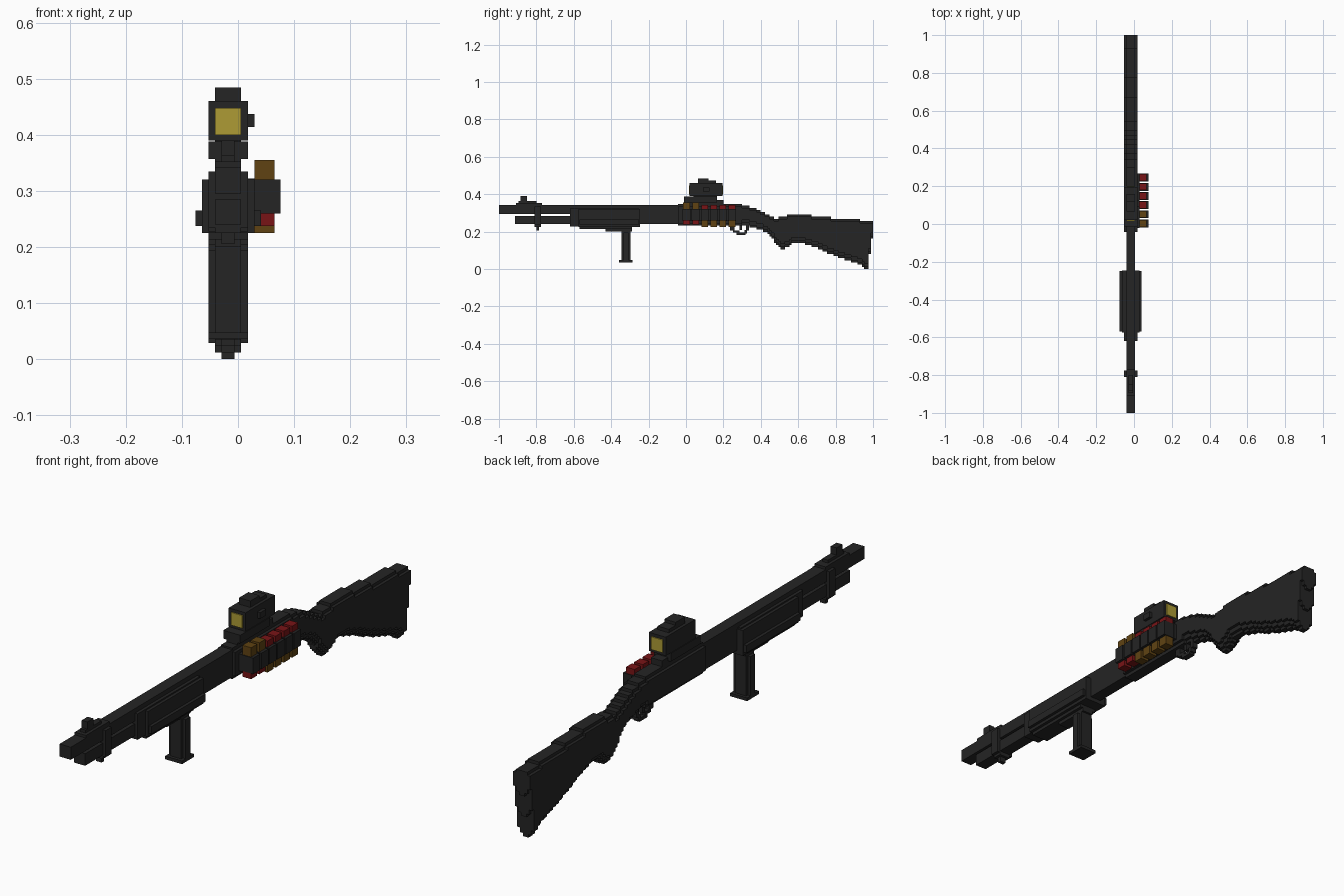
import bpy, bmesh, math

if "Cube" in bpy.data.objects:
    bpy.data.objects.remove(bpy.data.objects["Cube"])

V = 1 / 85.5          # size of one block
CX = -0.0176          # centre line of the gun


def mat(name, rgb):
    m = bpy.data.materials.new(name)
    m.diffuse_color = (*rgb, 1)
    m.use_nodes = True
    m.node_tree.nodes["Principled BSDF"].inputs["Base Color"].default_value = m.diffuse_color
    return m


BLACK = mat("gun black", (0.018, 0.018, 0.018))
RED = mat("shell red", (0.19, 0.007, 0.008))
BRASS = mat("shell brass", (0.115, 0.055, 0.006))
LENS = mat("lens yellow", (0.42, 0.33, 0.035))


def finish(name, bm, m):
    bmesh.ops.recalc_face_normals(bm, faces=bm.faces)
    me = bpy.data.meshes.new(name)
    bm.to_mesh(me)
    bm.free()
    me.materials.append(m)
    ob = bpy.data.objects.new(name, me)
    bpy.context.collection.objects.link(ob)
    return ob


def boxes(name, specs, m=BLACK):
    """Boxes given as (x0, x1, y0, y1, z0, z1) joined in one part."""
    bm = bmesh.new()
    for x0, x1, y0, y1, z0, z1 in specs:
        vs = bmesh.ops.create_cube(bm, size=1)["verts"]
        for v in vs:
            v.co = ((x0 + x1) / 2 + v.co.x * (x1 - x0),
                    (y0 + y1) / 2 + v.co.y * (y1 - y0),
                    (z0 + z1) / 2 + v.co.z * (z1 - z0))
    return finish(name, bm, m)


def mid(w, y0, y1, z0, z1):
    """Box spec w blocks wide on the gun's centre line."""
    return (CX - w * V / 2, CX + w * V / 2, y0, y1, z0, z1)


def sample(pts, y):
    for (a, za), (b, zb) in zip(pts, pts[1:]):
        if y <= b:
            return za + (zb - za) * (y - a) / (b - a)
    return pts[-1][1]


def stepped(name, w, top, bottom, y0, y1, cut_top, cut_bottom):
    """Block-stepped side profile extruded across the width."""
    n = round((y1 - y0) / V)
    d = (y1 - y0) / n
    up, low = [], []
    for i in range(n):
        a, b = y0 + i * d, y0 + (i + 1) * d
        zt = round(sample(top, (a + b) / 2) / V) * V - cut_top
        zb = round(sample(bottom, (a + b) / 2) / V) * V + cut_bottom
        up += [(a, zt), (b, zt)]
        low += [(a, zb), (b, zb)]
    pts = []
    for p in up + low[::-1]:
        if not pts or p != pts[-1]:
            pts.append(p)
    bm = bmesh.new()
    f = bm.faces.new([bm.verts.new((CX - w * V / 2, y, z)) for y, z in pts])
    r = bmesh.ops.extrude_face_region(bm, geom=[f])
    vs = [e for e in r["geom"] if isinstance(e, bmesh.types.BMVert)]
    bmesh.ops.translate(bm, verts=vs, vec=(w * V, 0, 0))
    return finish(name, bm, BLACK)


# barrel and magazine tube
boxes("barrel", [mid(4, -1.0, 0.0, 0.295, 0.342)])
boxes("magazine_tube", [mid(4, -0.915, 0.0, 0.24, 0.285)])
boxes("tube_barrel_web", [mid(4, -0.25, 0.0, 0.245, 0.34), mid(2, -0.6, -0.25, 0.28, 0.30)])

# clamp joining barrel and tube
boxes("barrel_clamp", [mid(6, -0.81, -0.775, 0.235, 0.335),
                       mid(4, -0.81, -0.775, 0.225, 0.352),
                       mid(2, -0.80, -0.785, 0.205, 0.23)])

# front sight
boxes("front_sight", [mid(4, -0.91, -0.77, 0.34, 0.352),
                      mid(2, -0.895, -0.80, 0.35, 0.363),
                      mid(2, -0.885, -0.85, 0.36, 0.39)])

# sliding fore-end
boxes("fore_end", [mid(6, -0.62, -0.25, 0.228, 0.325),
                   mid(8, -0.575, -0.245, 0.225, 0.32),
                   mid(10, -0.57, -0.25, 0.237, 0.265),
                   mid(6, -0.57, -0.29, 0.213, 0.23),
                   mid(4, -0.43, -0.29, 0.20, 0.22)])

# vertical grip
boxes("vertical_grip", [mid(4, -0.345, -0.298, 0.045, 0.21),
                        mid(6, -0.335, -0.308, 0.045, 0.195),
                        mid(6, -0.357, -0.287, 0.036, 0.048)])

# receiver
boxes("receiver", [mid(6, -0.042, 0.30, 0.245, 0.335),
                   mid(4, -0.042, 0.30, 0.232, 0.348)])

# trigger and guard
boxes("trigger_guard", [mid(2, 0.235, 0.26, 0.205, 0.24),
                        mid(2, 0.25, 0.285, 0.195, 0.207),
                        mid(2, 0.27, 0.318, 0.183, 0.195),
                        mid(2, 0.312, 0.326, 0.19, 0.21),
                        mid(2, 0.322, 0.336, 0.205, 0.24)])
boxes("trigger", [mid(2, 0.285, 0.30, 0.208, 0.24)])

# shoulder stock, stepped in three layers for a rounded underside
TOP = [(0.26, 0.347), (0.30, 0.342), (0.36, 0.328), (0.41, 0.303), (0.47, 0.272),
       (0.51, 0.277), (0.56, 0.293), (0.66, 0.288), (0.78, 0.275), (1.0, 0.258)]
BOTTOM = [(0.26, 0.24), (0.34, 0.23), (0.41, 0.207), (0.45, 0.185), (0.475, 0.145),
          (0.50, 0.112), (0.53, 0.108), (0.56, 0.132), (0.60, 0.143), (0.68, 0.12),
          (0.80, 0.069), (0.90, 0.035), (0.94, 0.018), (0.96, 0.0), (0.975, 0.0),
          (0.977, 0.08), (0.988, 0.08), (0.99, 0.16), (1.0, 0.16)]
for nm, w, ct, cb in (("stock_core", 2, 0, 0), ("stock_middle", 4, 0, V),
                      ("stock_cheeks", 6, V, 2.5 * V)):
    stepped(nm, w, TOP, BOTTOM, 0.27, 1.0, ct, cb)

# optical sight on its mount
boxes("sight_mount", [mid(4, -0.01, 0.20, 0.342, 0.37),
                      mid(6, -0.012, 0.165, 0.357, 0.388)])
boxes("sight_body", [mid(6, 0.02, 0.195, 0.39, 0.46),
                     mid(4, 0.04, 0.165, 0.37, 0.40)])
boxes("sight_turret", [mid(4, 0.065, 0.12, 0.46, 0.484),
                       mid(4, 0.12, 0.16, 0.46, 0.473)])
boxes("sight_knob", [(CX + 3 * V, CX + 4 * V, 0.09, 0.125, 0.414, 0.437)])
boxes("sight_lenses", [mid(4, 0.016, 0.022, 0.40, 0.448),
                       mid(4, 0.193, 0.199, 0.40, 0.448)], LENS)

# side shell carrier with six shells, the front two upside down
boxes("shell_carrier_plate", [(CX + 3 * V, 0.030, -0.02, 0.268, 0.258, 0.322)])
for i in range(6):
    y = -0.018 + i * 0.0485
    flip = i < 2
    boxes(f"shell_loop_{i+1}", [(0.018, 0.0755, y, y + 0.042, 0.26, 0.32)])
    up, dn = (0.029, 0.065, y + 0.003, y + 0.039, 0.32, 0.355 if flip else 0.343), \
             (0.029, 0.065, y + 0.003, y + 0.039, 0.237 if flip else 0.225, 0.26)
    boxes(f"shell_case_{i+1}", [dn if flip else up], RED)
    boxes(f"shell_base_{i+1}", [up if flip else dn], BRASS)
